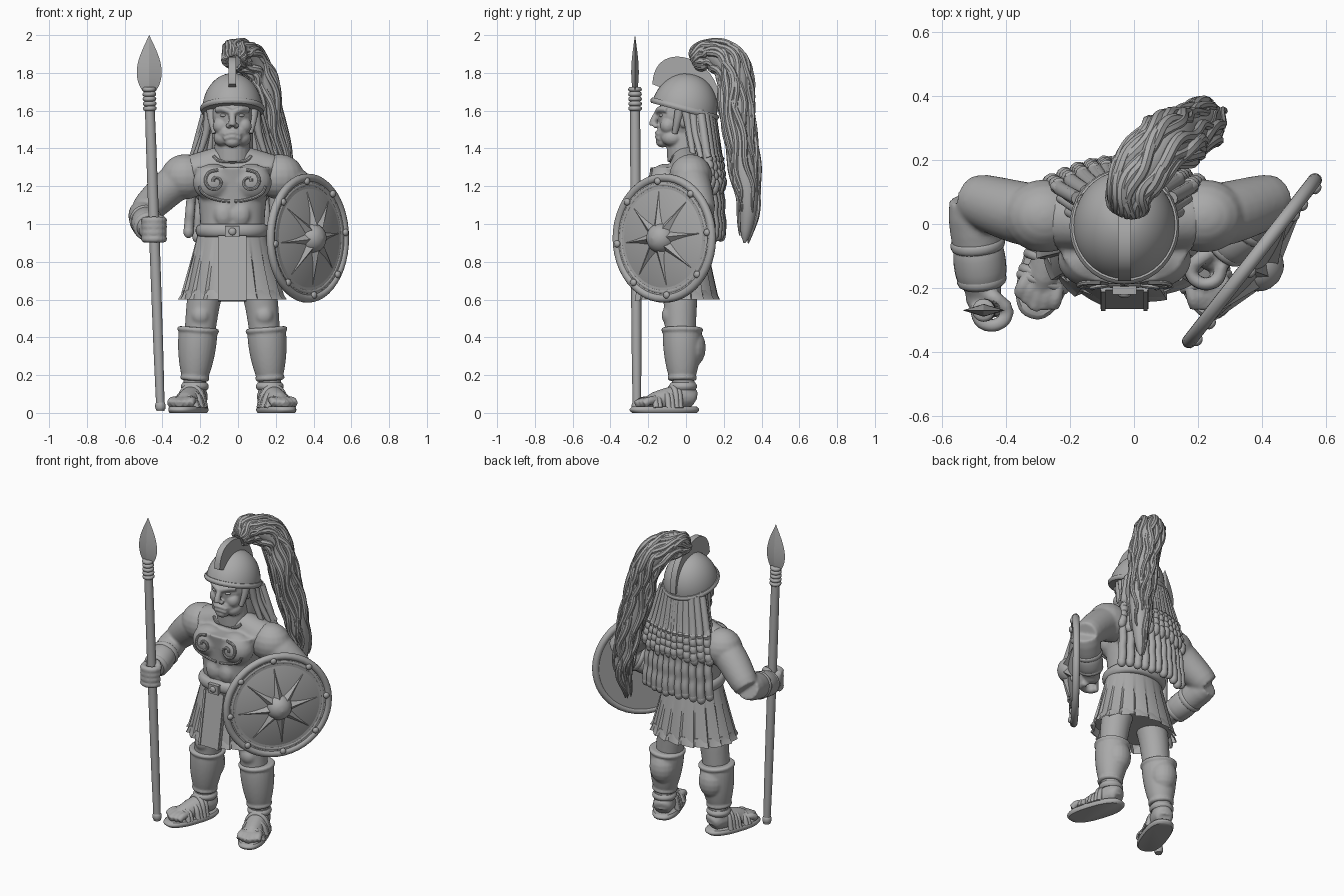
import bpy
import bmesh
import random
from math import sin, cos, pi, tau, sqrt, radians, copysign
from mathutils import Vector, Matrix
from mathutils.bvhtree import BVHTree

random.seed(4)
if "Cube" in bpy.data.objects:
    bpy.data.objects.remove(bpy.data.objects["Cube"])
grey = bpy.data.materials.new("plain_grey")
grey.use_nodes = True
grey.diffuse_color = (.4, .4, .4, 1)
grey.node_tree.nodes["Principled BSDF"].inputs["Base Color"].default_value = grey.diffuse_color
bm = bmesh.new()  # workbench: every part is built here, then moved out by finish()

def mirror():
    """Copy everything on the workbench to the other side of the body."""
    copy = bmesh.ops.duplicate(bm, geom=bm.verts[:] + bm.edges[:] + bm.faces[:])["geom"]
    verts = [item for item in copy if isinstance(item, bmesh.types.BMVert)]
    bmesh.ops.scale(bm, vec=(-1, 1, 1), verts=verts)

def finish(name, fuse=None, angle=40):
    """Make an object on the body's centre line; fuse blends its pieces."""
    bm.transform(Matrix.Translation((-.03, 0, 0)))
    bmesh.ops.recalc_face_normals(bm, faces=bm.faces)
    mesh = bpy.data.meshes.new(name)
    bm.to_mesh(mesh)
    bm.clear()
    mesh.materials.append(grey)
    part = bpy.data.objects.new(name, mesh)
    bpy.context.collection.objects.link(part)
    bpy.ops.object.select_all(action='DESELECT')
    part.select_set(True)
    bpy.context.view_layer.objects.active = part
    bpy.ops.object.shade_smooth_by_angle(angle=radians(angle))
    if fuse:
        remesh = part.modifiers.new("fuse", 'REMESH')
        remesh.mode, remesh.voxel_size, remesh.use_smooth_shade = 'VOXEL', fuse, True
        part.modifiers.new("relax", 'SMOOTH').iterations = 4

def skin(rings, closed=True):
    """Join rings of points with quads, capping the ends."""
    rows = [[bm.verts.new(point) for point in ring] for ring in rings]
    for low, high in zip(rows, rows[1:]):
        for i in range(len(low)):
            bm.faces.new((low[i - 1], low[i], high[i], high[i - 1]))
    if closed:
        bm.faces.new(rows[0])
    bm.faces.new(rows[-1])

def stack(bottom, top, wide, deep, shape=lambda t: 1, y=0, sides=40, steps=12, power=2,
          pleats=0, fold=0, closed=True):
    """Upright oval column whose outline follows shape(t) from bottom to top."""
    def oval(t):
        for i in range(sides):
            c, s = cos(tau * i / sides), sin(tau * i / sides)
            flare = max(shape(t), .01) * (1 + fold * (1 - t) * (i * pleats / sides % 1))
            yield (copysign(abs(c) ** (2 / power), c) * wide * flare,
                   copysign(abs(s) ** (2 / power), s) * deep * flare + y, bottom + (top - bottom) * t)
    skin([list(oval(step / steps)) for step in range(steps + 1)], closed)

def frames(points, smooth):
    """Smooth a path and give each position with two normals."""
    p = [Vector(point) for point in points]
    p = [p[0] * 2 - p[1], *p, p[-1] * 2 - p[-2]]
    path = []
    for a, b, c, d in zip(p, p[1:], p[2:], p[3:]):
        for t in (step / smooth for step in range(smooth)):
            bend = (a * 2 - b * 5 + c * 4 - d) * t + (b * 3 - a - c * 3 + d) * t * t
            path.append(b + (c - a + bend) * t / 2)
    path.append(p[-2])
    result, u = [], None
    for i, here in enumerate(path):
        along = (path[min(i + 1, len(path) - 1)] - path[max(i - 1, 0)]).normalized()
        u = (u - along * u.dot(along)).normalized() if u else along.orthogonal().normalized()
        result.append((here, u, along.cross(u)))
    return result

def swell(t, start, end, bulge):
    return max(start + (end - start) * t + bulge * sqrt(max(sin(pi * t), 0)), .003)

def tube(points, start, end=None, bulge=0, sides=12, smooth=6):
    """Round sweep along a path; the radius runs from start to end, plus a bulge."""
    path = frames(points, smooth)
    end = start if end is None else end
    sizes = [swell(i / (len(path) - 1), start, end, bulge) for i in range(len(path))]
    turns = [(cos(tau * k / sides), sin(tau * k / sides)) for k in range(sides)]
    skin([[here + (u * c + v * s) * size for c, s in turns] for (here, u, v), size in zip(path, sizes)])

def ball(place, size):
    matrix = Matrix.LocRotScale(Vector(place), None, Vector(size))
    bmesh.ops.create_uvsphere(bm, u_segments=20, v_segments=10, radius=1, matrix=matrix)

def box(place, size, tilt=0):
    turn = Matrix.Rotation(tilt, 3, 'X').to_quaternion()
    bmesh.ops.create_cube(bm, size=1, matrix=Matrix.LocRotScale(Vector(place), turn, Vector(size)))

# Breastplate: chest, back, belly and sloping shoulders around a waist column
ball((.1, -.11, 1.22), (.11, .09, .1))
ball((.12, .06, 1.24), (.11, .08, .14))
ball((.045, -.15, 1.05), (.05, .03, .06))
tube([(0, 0, 1.35), (.2, .02, 1.27)], .08, .1, sides=20)
mirror()
stack(.92, 1.3, .21, .16, lambda t: .8 + .2 * t * t, y=-.03, power=2.4)
chest = BVHTree.FromBMesh(bm)
finish("breastplate", fuse=.011)

def trim(points, smooth=6):
    """Raised line laid on the front of the breastplate."""
    hits = [chest.ray_cast(Vector((x, -1, z)), Vector((0, 1, 0)))[0] for x, z in points]
    tube([hit for hit in hits if hit], .009, sides=8, smooth=smooth)

# Breastplate scrolls, pectoral curve and neckline
curl = [(i * .9, .01 + .006 * i) for i in range(10)]
trim([(.09 + r * cos(a), 1.225 + r * sin(a)) for a, r in curl], smooth=3)
trim([(.175 * cos(a), 1.2 - .08 * sin(a)) for a in (0, .4, .8, 1.2, 1.5)])
trim([(0, 1.33), (.07, 1.335), (.1, 1.36)])
mirror()
finish("breastplate_trim")

# Belt with buckle, pleated skirt with hem, front flap
stack(.93, 1, .18, .155, lambda t: .95 + .13 * sqrt(max(sin(pi * t), 0)), y=-.035, power=2.3)
box((0, -.2, .96), (.075, .04, .06))
ball((0, -.22, .96), (.02, .012, .02))
finish("belt")
for top, size in ((.95, 1), (.65, 1.03)):
    stack(.6, top, .26 * size, .2 * size, lambda t: 1 - .85 * (top - .6) * t, y=-.04,
          sides=144, pleats=18, fold=.09, closed=False)
finish("pleated_skirt", angle=30)
box((.066, -.235, .765), (.014, .014, .35), -.17)
mirror()
box((0, -.225, .765), (.15, .022, .35), -.17)
finish("front_flap")

# Legs, greaves, feet and sandals, each made once and mirrored
tube([(.11, -.03, .76), (.15, -.03, .6), (.175, -.03, .4)], .1, .08, sides=24)
ball((.168, -.09, .515), (.05, .04, .05))
mirror()
finish("thighs", fuse=.01)
ankle, knee = Vector((.2, -.02, .17)), Vector((.18, -.02, .45))
tube([ankle, knee], .058, .095, .02, sides=28, smooth=16)
ball((.18, .02, .345), (.085, .085, .11))
for at, radius in ((.04, .066), (.95, .1)):
    tube([ankle.lerp(knee, at - .04), ankle.lerp(knee, at + .06)], radius, bulge=.012, sides=28)
mirror()
finish("greaves", fuse=.007)
stance = Matrix.Translation((.2, -.02, 0)) @ Matrix.Rotation(radians(19), 4, 'Z')
tube([(0, 0, .2), (0, .02, .06)], .06, sides=16)
tube([(0, .06, .06), (0, 0, .085), (0, -.19, .05)], .04, bulge=.025, sides=16)
for x in (.054 - .027 * i for i in range(5)):
    tube([(x * .7, -.13, .06), (x, -.2, .065), (x, abs(x) / 2 - .26, .045)], .022)
bm.transform(stance)
mirror()
finish("feet", fuse=.007)
stack(0, .033, .083, .19, lambda t: .93 + .07 * sin(pi * t), y=-.1, power=2.5)
for y, height in ((-.17, .06), (-.1, .085), (-.055, .115)):
    for gap in (0, .02):
        tube([(.072 * cos(a), y + gap, .025 + height * sin(a)) for a in (0, .8, pi / 2, pi - .8, pi)], .016)
stack(.12, .16, .064, .064, lambda t: 1 + .15 * sin(pi * t), y=.005)
bm.transform(stance)
mirror()
finish("sandals")

# Arms with curled fingers, and bracers
elbow = Vector((.475, .08, 1.06))
for side, flip, hand in (("left", 1, Vector((.28, -.1, .93))), ("right", -1, Vector((.44, -.23, .97)))):
    sided = Matrix.Diagonal((flip, 1, 1, 1))
    tube([(.17, .03, 1.27), (.3, .03, 1.22), elbow], .09, .074, .018, sides=24)
    ball((.25, .025, 1.25), (.13, .115, .12))
    tube([elbow, hand], .073, .05, .018, sides=24)
    ball(hand, (.058, .05, .055))
    grip = hand + Vector((-.025, -.036, 0))
    for rise in (.033 * (i - 1.5) for i in range(4)):
        tube([grip + Vector((cos(a) * .052, -sin(a) * .052, rise)) for a in (-.2, .8, 1.6, 2.4, 3.2)], .021)
    tube([hand, grip + Vector((0, .04, .06)), grip + Vector((-.05, 0, .05))], .024)
    bm.transform(sided)
    finish(side + "_arm", fuse=.009)
    for start, end, radius in ((.45, .85, .07), (.4, .52, .074), (.76, .88, .066)):
        tube([elbow.lerp(hand, start), elbow.lerp(hand, end)], radius, bulge=.012, sides=24)
    bm.transform(sided)
    finish(side + "_bracer")

# Spear
foot, neck = Vector((-.38, -.26, .01)), Vector((-.44, -.27, 1.7))
tube([foot, neck], .022, .025, .004, sides=16)
tube([foot, foot.lerp(neck, .03)], .016, bulge=.012, sides=16)
for at in (.94 + .015 * i for i in range(5)):
    tube([foot.lerp(neck, at), foot.lerp(neck, at + .015)], .026, bulge=.01, sides=16)
finish("spear_shaft")
stack(1.69, 2, .066, .02, lambda t: sin(pi * (.1 + .9 * t ** .8)), sides=4, steps=20)
bm.transform(Matrix.Translation((neck.x, neck.y, 0)))
finish("spear_blade", angle=20)

# Shield with hoops, star and studs, built flat and then stood up
stand = (Matrix.Translation((.395, -.112, .925)) @ Matrix.Rotation(radians(52), 4, 'Z')
         @ Matrix.Rotation(radians(90), 4, 'X'))
stack(-.01, .015, .33, .33, sides=64, steps=2)
stack(.01, .05, .28, .28, lambda t: sqrt(1 - t), sides=64)
stack(.03, .11, .08, .08, lambda t: sqrt(1 - t * t), sides=32)
for radius, thickness in ((.32, .022), (.285, .013)):
    tube([(radius * cos(tau * i / 48), radius * sin(tau * i / 48), .005) for i in range(50)], thickness, smooth=1)
bm.transform(stand)
finish("shield")
for i in range(8):
    turn = Matrix.Rotation(i * tau / 8 + .1, 3, 'Z')
    corners = ((.05, -.05, .03), (.05, .05, .03), (.05, 0, .08), (.25, 0, .02))
    left, right, ridge, tip = [bm.verts.new(turn @ Vector(corner)) for corner in corners]
    for face in ((left, right, ridge), (left, tip, right), (left, ridge, tip), (right, tip, ridge)):
        bm.faces.new(face)
    ball(turn @ Vector((.303, 0, .025)), (.019, .019, .014))
bm.transform(stand)
finish("shield_star_and_studs", angle=25)

# Head: paired features first, then those on the centre line
ball((.058, -.095, 1.52), (.045, .042, .045))
ball((.02, -.16, 1.52), (.016, .016, .013))
ball((.108, -.01, 1.55), (.018, .028, .042))
ball((.05, -.07, 1.455), (.05, .06, .045))
tube([(.008, -.15, 1.592), (.045, -.137, 1.607), (.085, -.1, 1.605)], .017)
mirror()
tube([(0, 0, 1.34), (0, -.02, 1.5)], .1, .088, sides=20)
ball((0, -.02, 1.57), (.11, .13, .15))
ball((0, -.075, 1.48), (.09, .08, .065))
ball((0, -.125, 1.435), (.042, .035, .03))
tube([(0, -.145, 1.6), (0, -.17, 1.55), (0, -.175, 1.52)], .016, .022)
for lip in (1.485, 1.462):
    tube([(-.045, -.14, lip - .012), (0, -.155, lip), (.045, -.14, lip - .012)], .01)
finish("head", fuse=.006)
ball((.045, -.128, 1.575), (.02, .016, .009))
mirror()
finish("eyes")

# Helmet with cheek guards and comb
stack(0, .2, .16, .175, lambda t: sqrt(1 - t * t), steps=20)
stack(-.005, .025, .165, .18, lambda t: 1 + .04 * sin(pi * t))
bm.transform(Matrix.Translation((0, -.01, 1.6)) @ Matrix.Rotation(radians(-15), 4, 'X'))
finish("helmet")
tube([(.113, -.03, 1.62), (.108, -.045, 1.55), (.094, -.06, 1.48)], .028, .015)
mirror()
finish("cheek_guards")
arch = [(.18 * cos(a), 1.64 + .24 * sin(a) ** .7 - .045 * cos(a)) for a in (pi * i / 25 for i in range(25))]
skin([[(x, y, z) for y, z in arch] for x in (-.02, .02)])
finish("helmet_comb")

# Plume: a core wrapped in loose locks
fall = [(.01, .04, 1.86), (.03, .14, 1.9), (.12, .25, 1.82), (.18, .27, 1.6), (.24, .31, 1.3), (.26, .33, 1.1), (.24, .31, .9)]
tube(fall, .04, .005, .055, sides=16)
spine = frames(fall, 6)
for i in range(22):
    twist = random.uniform(-.05, .05)
    length = random.randint(len(spine) * 2 // 3, len(spine))
    lock = []
    for j, (here, u, v) in enumerate(spine[:length]):
        angle = tau * i / 22 + twist * j + .15 * sin(j + i)
        lift = (.9 + .08 * sin(j * .8 + i)) * swell(j / len(spine), .04, .005, .062)
        lock.append(here + (u * cos(angle) + v * sin(angle)) * lift)
    tube(lock, .01, .003, .013, sides=8, smooth=2)
finish("plume")

# Braided hair: layers down the back and loose locks beside the neck
for i in range(3):
    tube([(.125, .035 * i, 1.6), (.14 + .01 * i, .02 + .03 * i, 1.48), (.18 + .02 * i, .04 * (i + 1), 1.35)], .024, .014)
mirror()
tube([(0, .05, 1.6), (0, .08, 1.3)], .11, sides=20)
for count, end, wave in ((11, .95, .006), (12, 1.2, .01)):
    for t in (2 * i / (count - 1) - 1 for i in range(count)):
        back, low = .17 - .06 * t * t, end + random.uniform(-.015, .015)
        lock = [(.145 * t, back - .03, 1.58)]
        for j in range(9):
            lock.append((.2 * t + .004 * t * j, back + wave * (j % 2) + .002 * j, 1.37 + (low - 1.37) * j / 8))
        tube(lock, .022, .026, sides=10, smooth=3)
        ball(lock[-1], (.027, .027, .035))
finish("braided_hair")
